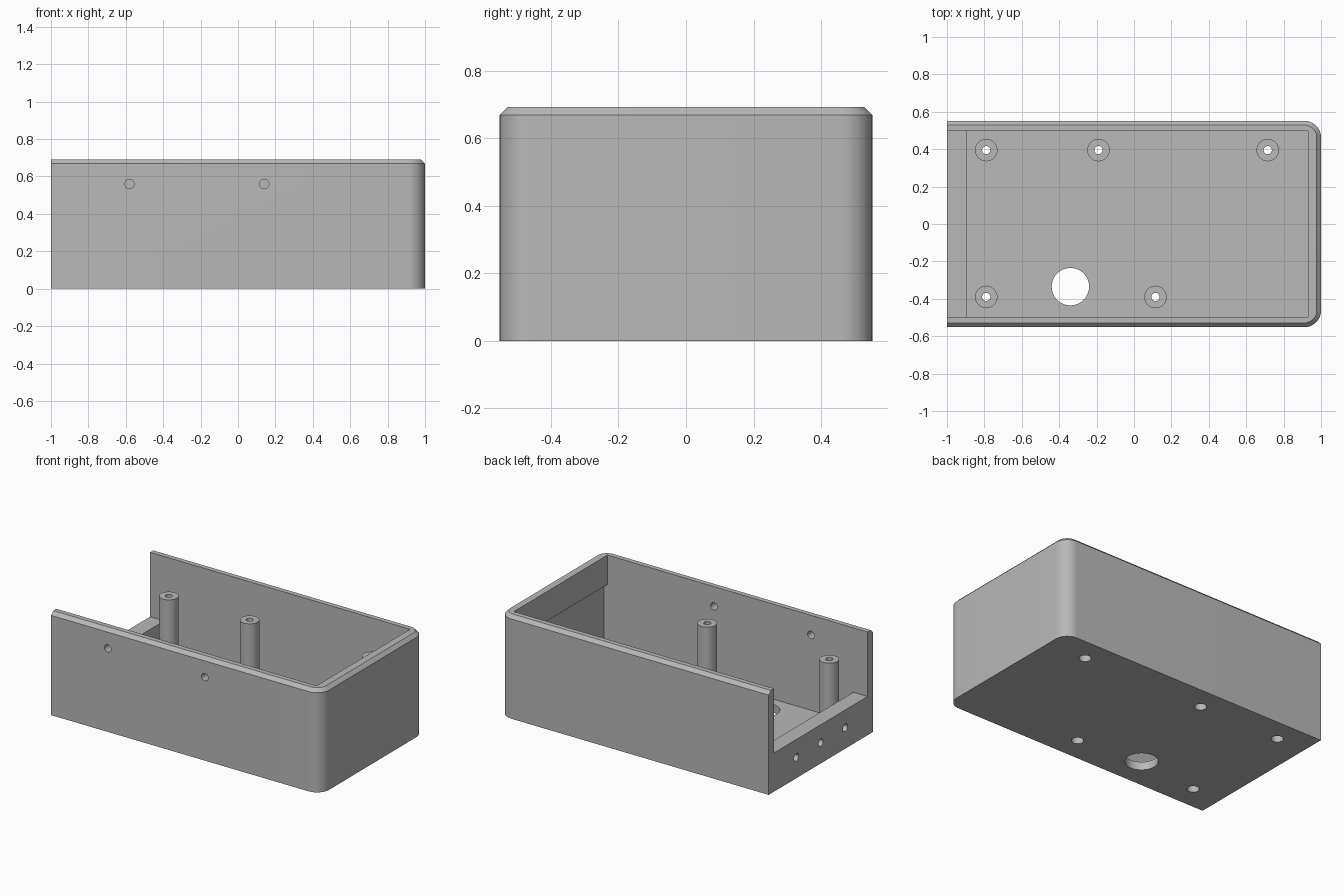
import bpy, bmesh, math
from mathutils import Matrix, Vector

cube = bpy.data.objects.get("Cube")
if cube:
    bpy.data.objects.remove(cube, do_unlink=True)

HX, HY, H = 1.0, 0.552, 0.692        # half length, half width, height
FLOOR, SILL, SEAT = 0.055, 0.26, 0.495
CHAMFER, RADIUS = 0.023, 0.09
INNER_Y = 0.496

grey = bpy.data.materials.new("plastic_grey")
grey.use_nodes = True
grey.diffuse_color = (0.48, 0.48, 0.48, 1)
grey.node_tree.nodes["Principled BSDF"].inputs["Base Color"].default_value = (0.48, 0.48, 0.48, 1)


def to_object(name, bm):
    bmesh.ops.recalc_face_normals(bm, faces=bm.faces)
    mesh = bpy.data.meshes.new(name)
    bm.to_mesh(mesh)
    bm.free()
    mesh.materials.append(grey)
    ob = bpy.data.objects.new(name, mesh)
    bpy.context.collection.objects.link(ob)
    return ob


def loft(name, rings):
    """Closed solid through rings with equal point counts."""
    bm = bmesh.new()
    loops = [[bm.verts.new(p) for p in ring] for ring in rings]
    bm.faces.new(loops[0])
    bm.faces.new(loops[-1])
    n = len(loops[0])
    for a, b in zip(loops, loops[1:]):
        for i in range(n):
            j = (i + 1) % n
            bm.faces.new((a[i], a[j], b[j], b[i]))
    return to_object(name, bm)


def cylinder(name, start, end, radius, segments=32):
    start, end = Vector(start), Vector(end)
    axis = end - start
    bm = bmesh.new()
    place = Matrix.Translation((start + end) / 2) @ axis.to_track_quat('Z', 'Y').to_matrix().to_4x4()
    bmesh.ops.create_cone(bm, cap_ends=True, segments=segments, radius1=radius,
                          radius2=radius, depth=axis.length, matrix=place)
    return to_object(name, bm)


def combine(target, tool, operation):
    tool.hide_render = True
    mod = target.modifiers.new(operation.lower(), 'BOOLEAN')
    mod.operation, mod.solver, mod.object = operation, 'EXACT', tool
    bpy.context.view_layer.objects.active = target
    bpy.ops.object.modifier_apply(modifier=mod.name)
    bpy.data.objects.remove(tool, do_unlink=True)


def outline(inset, z):
    """Plan outline, square at the open end and rounded at the closed end."""
    r, steps = RADIUS - inset, 12
    pts = [(-HX, -(HY - inset), z)]
    for sy, first in ((-1, -90), (1, 0)):
        for i in range(steps + 1):
            a = math.radians(first + 90 * i / steps)
            pts.append((HX - RADIUS + r * math.cos(a), sy * (HY - RADIUS) + r * math.sin(a), z))
    pts.append((-HX, HY - inset, z))
    return pts


# Outer shell with a chamfered rim
body = loft("enclosure_body", [outline(0, 0), outline(0, H - CHAMFER), outline(CHAMFER, H)])

# Cavity: open end over a sill, overhanging lip at the closed end
section = [(-0.895, FLOOR), (0.955, FLOOR), (0.955, SEAT), (0.93, SEAT),
           (0.93, 0.8), (-1.1, 0.8), (-1.1, SILL), (-0.895, SILL)]
cavity = loft("cavity_cutter", [[(x, y, z) for x, z in section] for y in (-INNER_Y, INNER_Y)])
combine(body, cavity, 'DIFFERENCE')

# Board standoffs, bored through and counterbored from below
posts = [(-0.79, 0.395), (-0.19, 0.395), (0.715, 0.395), (-0.79, -0.39), (0.115, -0.39)]
for x, y in posts:
    combine(body, cylinder("standoff", (x, y, FLOOR / 2), (x, y, SEAT), 0.06), 'UNION')
    combine(body, cylinder("bore", (x, y, -0.1), (x, y, 0.6), 0.022, 24), 'DIFFERENCE')
    combine(body, cylinder("counterbore", (x, y, -0.1), (x, y, 0.2), 0.037, 24), 'DIFFERENCE')

# Cable hole in the floor
combine(body, cylinder("cable_hole", (-0.34, -0.335, -0.1), (-0.34, -0.335, 0.2), 0.1, 48), 'DIFFERENCE')

# Screw holes in the front wall and the sill
for x in (-0.58, 0.14):
    combine(body, cylinder("wall_hole", (x, -0.7, 0.56), (x, -0.4, 0.56), 0.025, 24), 'DIFFERENCE')
for y in (-0.26, 0, 0.26):
    combine(body, cylinder("sill_hole", (-1.1, y, 0.14), (-0.8, y, 0.14), 0.025, 24), 'DIFFERENCE')

bpy.ops.object.select_all(action='DESELECT')
body.select_set(True)
bpy.context.view_layer.objects.active = body
bpy.ops.object.shade_smooth_by_angle(angle=math.radians(30))
